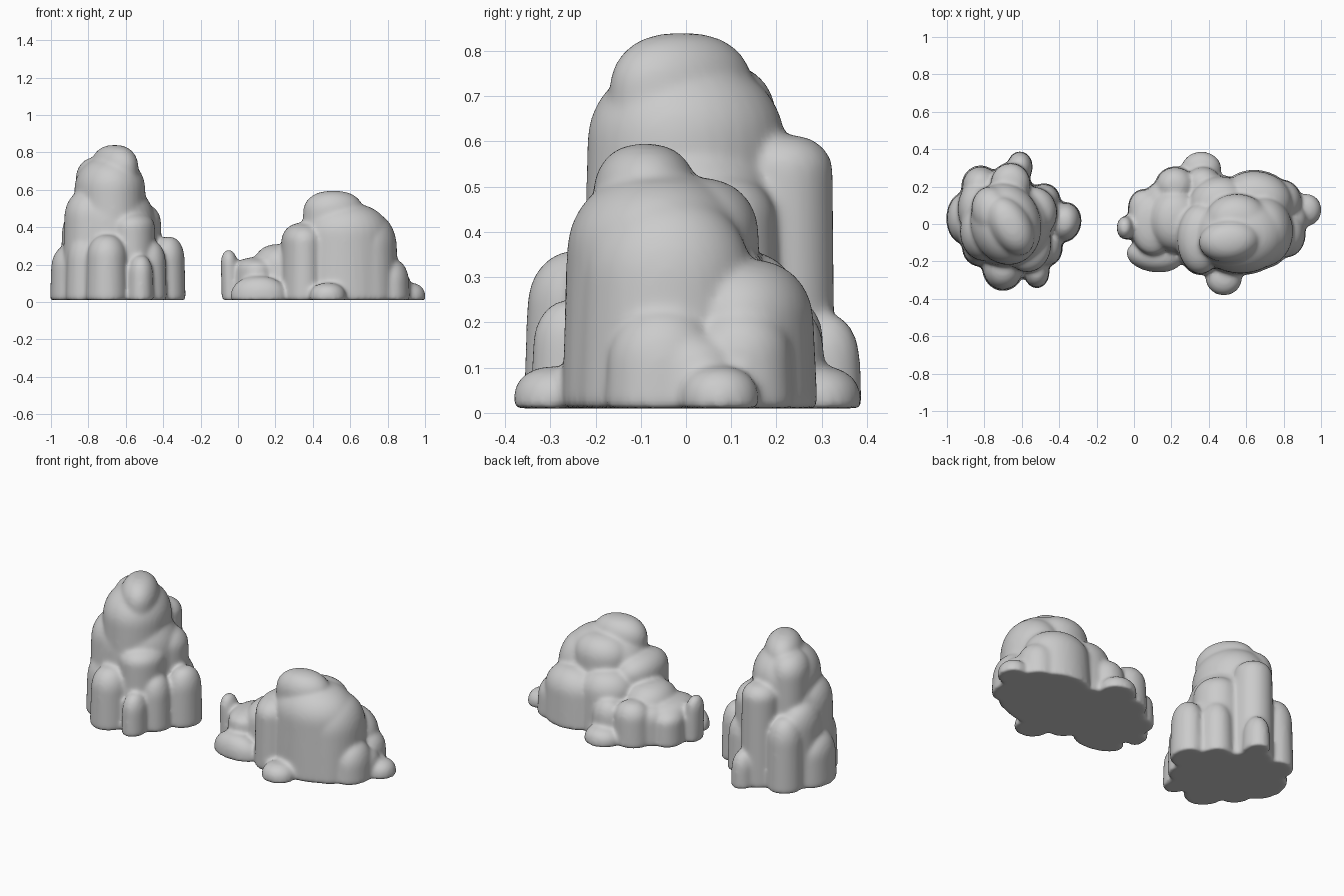
import bpy, bmesh, math

SEG = 32


def column(bm, x, y, rx, ry, h, rot=0, taper=0.1, dome=0.12, lean=(0, 0)):
    """Dome-topped, slightly tapering stone column standing on the ground."""
    base = 0.01
    dome = min(dome, h - 0.03)
    rings = [(0.97, base), (1.0, base + 0.012)]
    for i in range(1, 5):
        rings.append((1.0, base + 0.012 + (h - dome - base - 0.012) * i / 4))
    for i in range(1, 9):
        a = math.pi / 2 * i / 9
        rings.append((math.cos(a) ** 0.8, h - dome + dome * math.sin(a)))
    loops = []
    c, s = math.cos(math.radians(rot)), math.sin(math.radians(rot))
    for r, z in rings:
        t = z / h
        r *= 1 - taper * t
        loop = []
        for k in range(SEG):
            a = 2 * math.pi * k / SEG
            u, v = rx * r * math.cos(a), ry * r * math.sin(a)
            loop.append(bm.verts.new((x + u * c - v * s + lean[0] * t,
                                      y + u * s + v * c + lean[1] * t, z)))
        loops.append(loop)
    bm.faces.new(loops[0][::-1])
    for a, b in zip(loops, loops[1:]):
        for k in range(SEG):
            n = (k + 1) % SEG
            bm.faces.new((a[k], a[n], b[n], b[k]))
    top = bm.verts.new((x + lean[0], y + lean[1], h))
    for k in range(SEG):
        bm.faces.new((loops[-1][k], loops[-1][(k + 1) % SEG], top))


def rock(name, columns):
    """Fuse the columns into one softly weathered stone."""
    bm = bmesh.new()
    for args, extra in columns:
        column(bm, *args, **extra)
    mesh = bpy.data.meshes.new(name)
    bm.to_mesh(mesh)
    bm.free()
    ob = bpy.data.objects.new(name, mesh)
    bpy.context.collection.objects.link(ob)
    rem = ob.modifiers.new("fuse", 'REMESH')
    rem.mode = 'VOXEL'
    rem.voxel_size = 0.011
    rem.use_smooth_shade = True
    sm = ob.modifiers.new("weather", 'SMOOTH')
    sm.factor = 0.5
    sm.iterations = 12
    return ob


# Tall rock: (x, y, rx, ry, height, rotation)
rock("tall_rock", [
    # core and summit
    ((-0.68, 0.00, 0.27, 0.255, 0.64), dict(taper=0.18, dome=0.2)),
    ((-0.685, 0.00, 0.20, 0.235, 0.775, 15), dict(taper=0.08, dome=0.17)),
    ((-0.75, 0.06, 0.12, 0.15, 0.775, 20), dict(taper=0.05, dome=0.12)),
    ((-0.66, -0.01, 0.115, 0.18, 0.84, 30), dict(taper=0.05, dome=0.12)),
    # high shoulders
    ((-0.66, 0.215, 0.11, 0.115, 0.615), dict(taper=0.05, dome=0.08)),
    ((-0.80, -0.04, 0.14, 0.17, 0.60), dict(dome=0.15)),
    ((-0.57, -0.11, 0.13, 0.15, 0.48), dict(taper=0.03, dome=0.08)),
    ((-0.54, 0.06, 0.14, 0.15, 0.53), dict(dome=0.10)),
    ((-0.84, 0.08, 0.11, 0.16, 0.50), dict(dome=0.14)),
    # buttresses around the foot
    ((-0.70, -0.23, 0.115, 0.13, 0.36), dict(dome=0.12)),
    ((-0.52, -0.255, 0.07, 0.09, 0.25), dict(dome=0.10)),
    ((-0.37, 0.01, 0.09, 0.11, 0.35, -10), dict(dome=0.12)),
    ((-0.48, 0.12, 0.09, 0.10, 0.34), dict(dome=0.12)),
    ((-0.61, 0.305, 0.07, 0.085, 0.22), dict(dome=0.10)),
    ((-0.82, 0.20, 0.105, 0.115, 0.44), dict(dome=0.14)),
    ((-0.91, 0.03, 0.095, 0.14, 0.30), dict(dome=0.12)),
    ((-0.82, -0.13, 0.10, 0.10, 0.36), dict(dome=0.14)),
    ((-0.47, -0.13, 0.09, 0.10, 0.33), dict(dome=0.12)),
])

# Low rock: summit at the right, long low tail at the left
rock("low_rock", [
    # core and summit
    ((0.57, -0.06, 0.26, 0.215, 0.53), dict(taper=0.08, dome=0.17)),
    ((0.55, 0.02, 0.18, 0.15, 0.52), dict(taper=0.08, dome=0.12)),
    ((0.51, -0.09, 0.17, 0.12, 0.595, 5), dict(taper=0.05, dome=0.11)),
    ((0.69, -0.04, 0.17, 0.20, 0.48), dict(taper=0.1, dome=0.18)),
    ((0.355, -0.08, 0.13, 0.195, 0.425), dict(taper=0.06, dome=0.10)),
    # back shoulders
    ((0.45, 0.11, 0.17, 0.15, 0.36, 20), dict(dome=0.12)),
    ((0.66, 0.13, 0.20, 0.16, 0.34, -12), dict(dome=0.13)),
    ((0.79, 0.12, 0.11, 0.12, 0.23), dict(dome=0.10)),
    ((0.82, -0.05, 0.10, 0.13, 0.23), dict(dome=0.12)),
    # tail
    ((0.22, 0.02, 0.16, 0.19, 0.31), dict(taper=0.2, dome=0.10)),
    ((0.10, 0.00, 0.13, 0.18, 0.24), dict(taper=0.12, dome=0.06)),
    ((0.05, 0.08, 0.085, 0.11, 0.205), dict(dome=0.06)),
    ((0.15, 0.13, 0.10, 0.10, 0.23), dict(dome=0.08)),
    ((0.22, 0.205, 0.11, 0.105, 0.26), dict(dome=0.09)),
    ((-0.04, -0.02, 0.047, 0.065, 0.28), dict(taper=0.05, dome=0.08,
                                              lean=(-0.01, 0))),
    # low toes
    ((0.11, -0.17, 0.155, 0.09, 0.138, -8), dict(dome=0.09)),
    ((0.48, -0.29, 0.10, 0.095, 0.103), dict(dome=0.06)),
    ((0.36, 0.295, 0.11, 0.095, 0.103), dict(dome=0.06)),
    ((0.37, 0.22, 0.10, 0.09, 0.24), dict(dome=0.10)),
    ((0.92, 0.075, 0.085, 0.09, 0.103), dict(dome=0.06)),
    ((0.85, 0.02, 0.08, 0.10, 0.17), dict(dome=0.08)),
])
